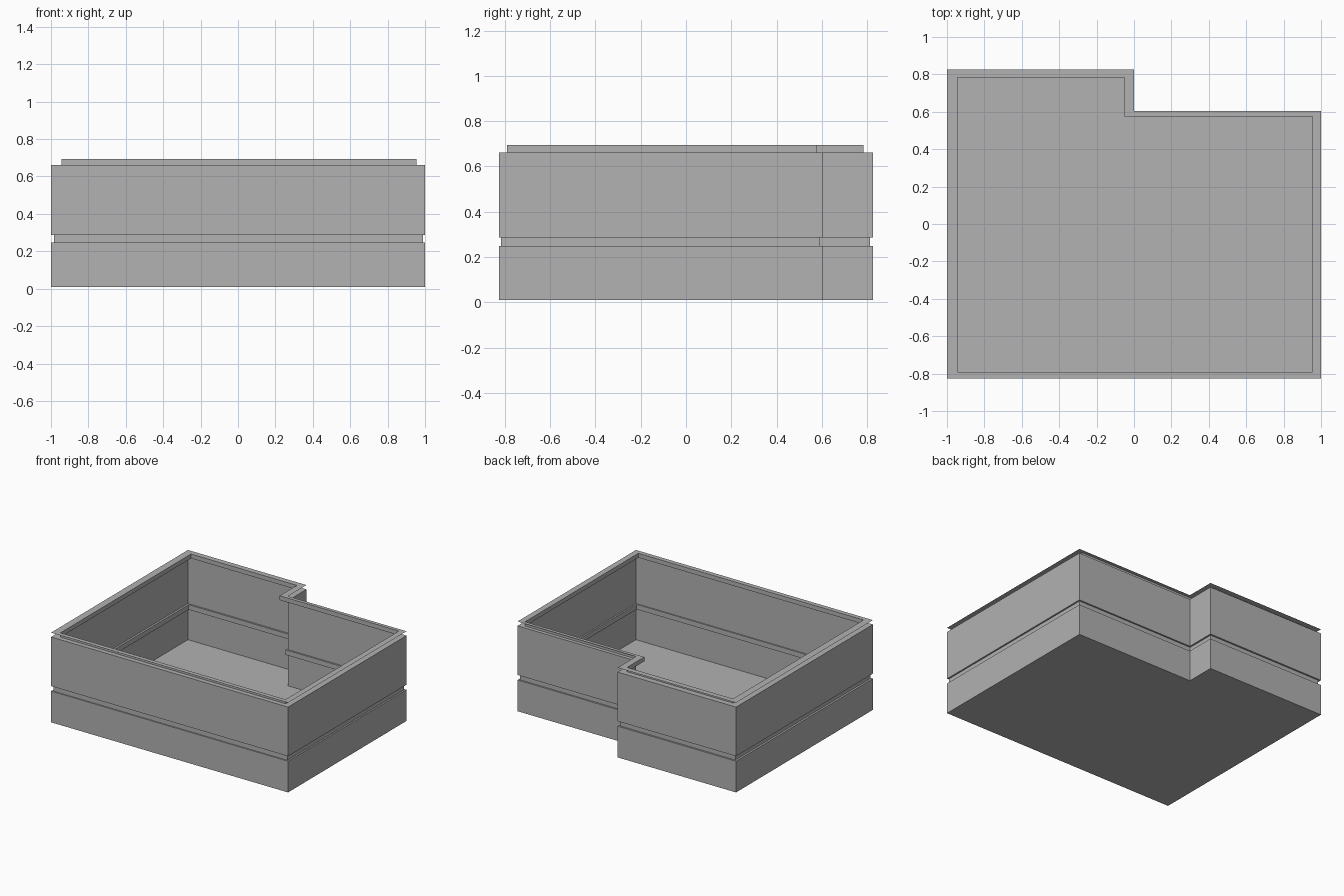
import bpy

cube = bpy.data.objects.get("Cube")
if cube:
    bpy.data.objects.remove(cube, do_unlink=True)

# Single plain grey
grey = bpy.data.materials.new("plain_grey")
grey.use_nodes = True
colour = (0.445, 0.445, 0.445, 1)
grey.diffuse_color = colour
grey.node_tree.nodes["Principled BSDF"].inputs["Base Color"].default_value = colour


def outline(left, right, front, back, step_x, step_y):
    """Plan with a notch in the back left corner, counterclockwise."""
    return [(left, front), (right, front), (right, step_y),
            (step_x, step_y), (step_x, back), (left, back)]


def add_part(name, verts, faces):
    mesh = bpy.data.meshes.new(name)
    mesh.from_pydata(verts, [], faces)
    mesh.materials.append(grey)
    obj = bpy.data.objects.new(name, mesh)
    bpy.context.collection.objects.link(obj)
    return obj


def add_shell(name, sections):
    """Thin sheet lofted through (plan, height) sections."""
    n = len(sections[0][0])
    verts = [(x, y, z) for plan, z in sections for x, y in plan]
    faces = [(k * n + i, k * n + (i + 1) % n,
              (k + 1) * n + (i + 1) % n, (k + 1) * n + i)
             for k in range(len(sections) - 1) for i in range(n)]
    return add_part(name, verts, faces)


wall = outline(-1, 1, -0.825, 0.825, 0, 0.603)
groove = outline(-0.985, 0.988, -0.816, 0.812, -0.013, 0.591)
neck = outline(-0.945, 0.955, -0.79, 0.783, -0.051, 0.576)

BASE, LOWER_TOP, UPPER_BASE, UPPER_TOP, RIM = 0.01, 0.248, 0.286, 0.661, 0.694

# Floor, facing down
add_part("floor", [(x, y, BASE) for x, y in wall], [tuple(range(len(wall)))[::-1]])

# Walls with the recessed band between them
add_shell("lower_wall", [(wall, BASE), (wall, LOWER_TOP)])
add_shell("groove_band", [(wall, LOWER_TOP), (groove, LOWER_TOP),
                          (groove, UPPER_BASE), (wall, UPPER_BASE)])
add_shell("upper_wall", [(wall, UPPER_BASE), (wall, UPPER_TOP)])

# Recessed neck and the flat rim above it
add_shell("neck_band", [(wall, UPPER_TOP), (neck, UPPER_TOP), (neck, RIM)])
add_shell("top_rim", [(wall, RIM), (neck, RIM)])
